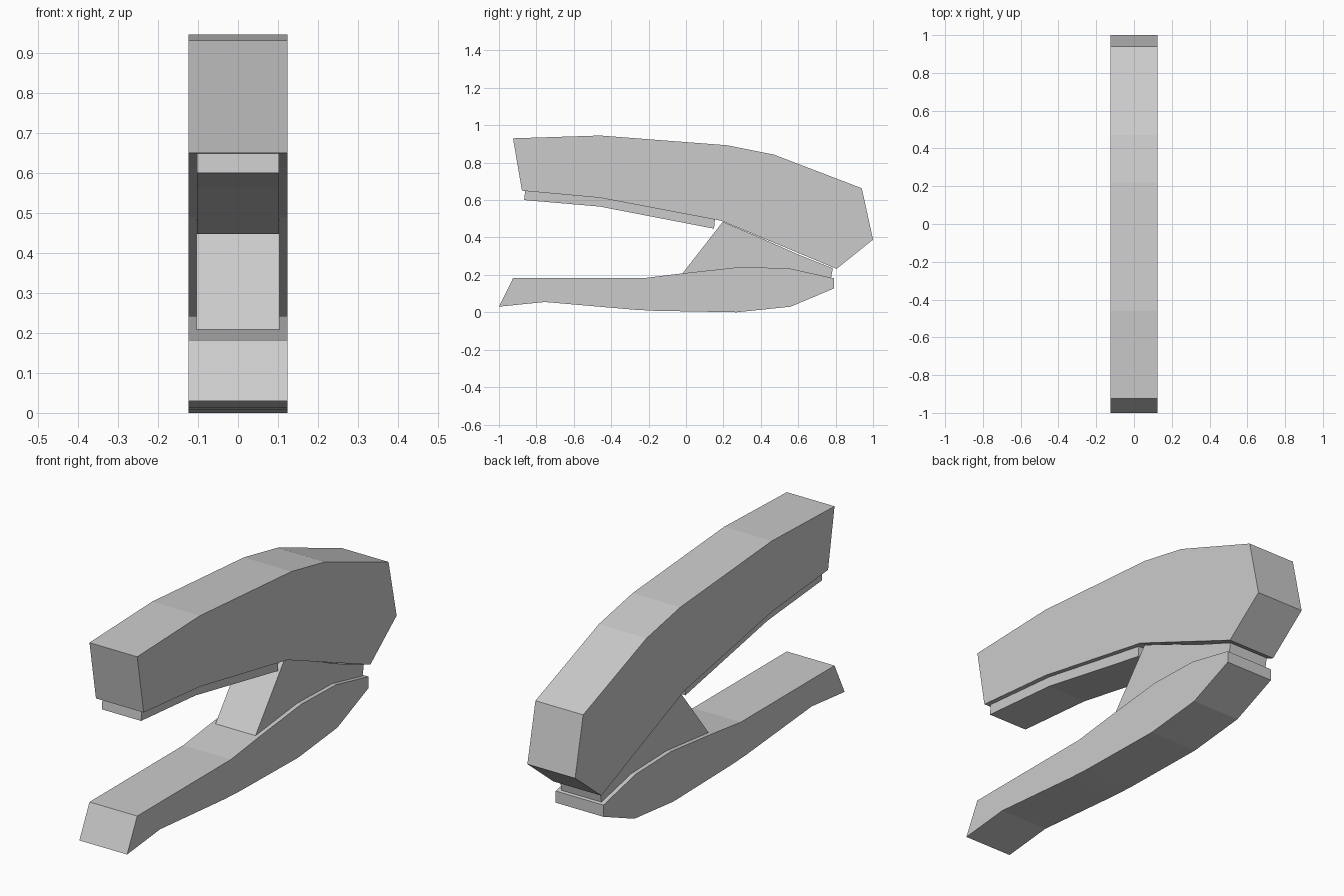
import bpy
import bmesh

if "Cube" in bpy.data.objects:
    bpy.data.objects.remove(bpy.data.objects["Cube"])


def prism(name, profile, half_width):
    """Extrude a (y, z) side profile symmetrically along x."""
    bm = bmesh.new()
    face = bm.faces.new([bm.verts.new((-half_width, y, z)) for y, z in profile])
    side = bmesh.ops.extrude_face_region(bm, geom=[face])
    verts = [g for g in side["geom"] if isinstance(g, bmesh.types.BMVert)]
    bmesh.ops.translate(bm, vec=(2 * half_width, 0, 0), verts=verts)
    # The starting face closes the left side
    if not face.is_valid:
        bm.faces.new([v for v in bm.verts if v.co.x < 0])
    bmesh.ops.recalc_face_normals(bm, faces=bm.faces[:])
    mesh = bpy.data.meshes.new(name)
    bm.to_mesh(mesh)
    bm.free()
    obj = bpy.data.objects.new(name, mesh)
    bpy.context.collection.objects.link(obj)
    return obj


# Upper handle
prism("top_arm", [
    (-0.925, 0.93), (-0.46, 0.945), (0.22, 0.893), (0.47, 0.843),
    (0.94, 0.663), (1.0, 0.388), (0.805, 0.232), (0.19, 0.489),
    (-0.46, 0.612), (-0.877, 0.65)], 0.124)

# Staple rail under the handle
prism("staple_rail", [
    (-0.86, 0.652), (-0.46, 0.616), (0.155, 0.499),
    (0.15, 0.447), (-0.46, 0.565), (-0.865, 0.60)], 0.102)

# Wedge joining handle and base
prism("hinge_block", [
    (0.197, 0.484), (0.39, 0.402), (0.60, 0.309), (0.785, 0.235),
    (0.775, 0.18), (0.55, 0.225), (0.29, 0.232), (-0.022, 0.204)], 0.104)

# Lower foot
prism("base", [
    (-1.0, 0.03), (-0.925, 0.182), (-0.23, 0.182), (-0.02, 0.208),
    (0.29, 0.242), (0.55, 0.235), (0.79, 0.182), (0.79, 0.127),
    (0.56, 0.03), (0.27, 0.0), (-0.17, 0.008), (-0.28, 0.014),
    (-0.755, 0.055)], 0.124)
